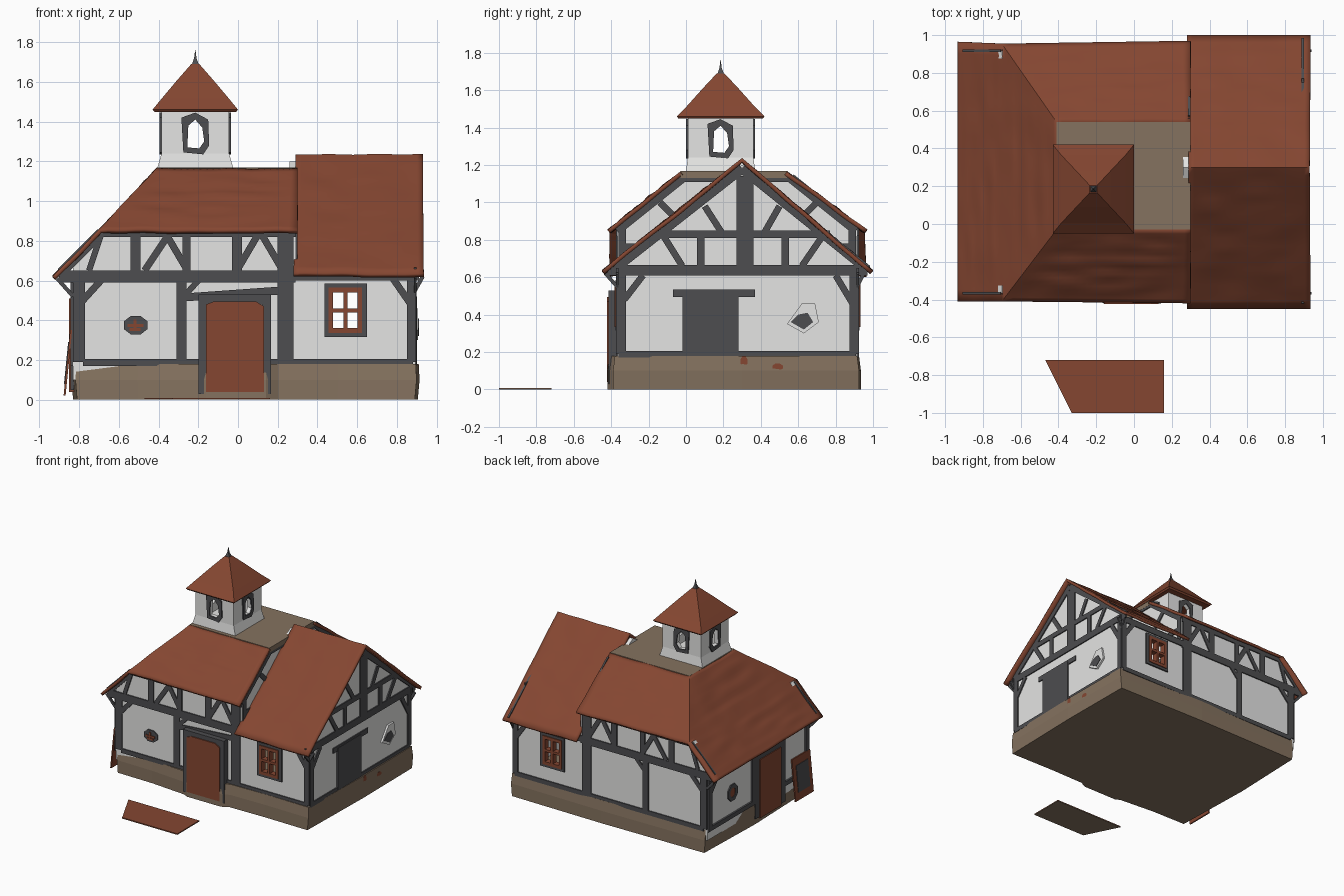
import bpy, bmesh, math
from mathutils import Vector, noise

def material(name, rgb):
    m = bpy.data.materials.new(name)
    m.diffuse_color = (*rgb, 1)
    return m

RED = material("red_tile", (0.235, 0.062, 0.031))
WHITE = material("white_plaster", (0.78, 0.78, 0.77))
GREY = material("grey_timber", (0.075, 0.075, 0.08))
TAN = material("tan_stone", (0.235, 0.17, 0.115))

def finish(name, bm, mat, smooth=False):
    bmesh.ops.recalc_face_normals(bm, faces=bm.faces)
    me = bpy.data.meshes.new(name)
    bm.to_mesh(me)
    bm.free()
    me.materials.append(mat)
    ob = bpy.data.objects.new(name, me)
    bpy.context.collection.objects.link(ob)
    if smooth:
        for p in me.polygons:
            p.use_smooth = True
    return ob

def loft(bm, rings):
    """Closed solid through equal-length rings of points."""
    vs = [[bm.verts.new(p) for p in r] for r in rings]
    n = len(vs[0])
    for a, b in zip(vs, vs[1:]):
        for i in range(n):
            bm.faces.new((a[i], a[(i + 1) % n], b[(i + 1) % n], b[i]))
    bm.faces.new(vs[0][::-1])
    bm.faces.new(vs[-1])

# Facades: (u, height, outward distance) -> position
TX, TY = -0.215, 0.185
FACE = {
    "front": lambda u, v, d: (u, -0.365 - d, v),
    "back": lambda u, v, d: (u, 0.915 + d, v),
    "right": lambda u, v, d: (0.89 + d, u, v),
    "left": lambda u, v, d: (-0.83 - d, u, v),
    "end": lambda u, v, d: (0.29 + d, u, v),
    "tower_front": lambda u, v, d: (TX + u, TY - 0.175 - d, v),
    "tower_back": lambda u, v, d: (TX + u, TY + 0.175 + d, v),
    "tower_right": lambda u, v, d: (TX + 0.17 + d, TY + u, v),
    "tower_left": lambda u, v, d: (TX - 0.17 - d, TY + u, v),
}

def plates(name, face, polys, mat, d0=-0.004, d1=0.009):
    bm, f = bmesh.new(), FACE[face]
    for poly in polys:
        loft(bm, [[f(u, v, d) for u, v in poly] for d in (d0, d1)])
    return finish(name, bm, mat)

def rect(u0, v0, u1, v1):
    return [(u0, v0), (u1, v0), (u1, v1), (u0, v1)]

def beam(u0, v0, u1, v1, w):
    d = Vector((u1 - u0, v1 - v0)).normalized() * w / 2
    return [(u0 - d.y, v0 + d.x), (u0 + d.y, v0 - d.x),
            (u1 + d.y, v1 - d.x), (u1 - d.y, v1 + d.x)]

def oval(cu, cv, ru, rv, n=8):
    return [(cu + ru * math.cos((i + .5) * math.tau / n),
             cv + rv * math.sin((i + .5) * math.tau / n)) for i in range(n)]

def ring(outer, inner):
    n = len(outer)
    return [[outer[i], outer[(i + 1) % n], inner[(i + 1) % n], inner[i]] for i in range(n)]

def cut(ob, face, poly, d0, d1):
    """Cut an opening through an object."""
    c = plates("cutter", face, [poly], GREY, d0, d1)
    m = ob.modifiers.new("opening", 'BOOLEAN')
    m.operation, m.solver, m.object = 'DIFFERENCE', 'EXACT', c
    bpy.context.view_layer.objects.active = ob
    bpy.ops.object.modifier_apply(modifier=m.name)
    bpy.data.objects.remove(c)

# Stone base with an uneven footprint
foot = [(-0.81, -0.37), (-0.5, -0.375), (-0.2, -0.40), (-0.16, -0.42), (0.14, -0.42), (0.2, -0.39),
        (0.5, -0.385), (0.89, -0.39), (0.905, 0.3), (0.9, 0.925), (0.1, 0.935), (-0.81, 0.925), (-0.83, 0.3)]
bm = bmesh.new()
loft(bm, [[(x * s, 0.28 + (y - 0.28) * t, z) for x, y in foot]
          for s, t, z in ((1, 1, 0), (1.01, 1, 0.1), (1.005, 0.985, 0.18))])
finish("stone_base", bm, TAN)

# Plaster walls
long_wall = [(-0.83, 0.1), (0.89, 0.1), (0.89, 0.66), (0.29, 0.66), (0.29, 0.86), (-0.7, 0.86), (-0.83, 0.71)]
win = rect(0.46, 0.34, 0.62, 0.56)
for side in ("front", "back"):
    w = plates(side + "_wall", side, [long_wall], WHITE, -0.04, 0)
    cut(w, side, win, -0.1, 0.05)
plates("right_gable_wall", "right",
       [[(-0.36, 0.1), (0.91, 0.1), (0.91, 0.68), (0.3, 1.19), (-0.36, 0.68)]], WHITE, -0.04, 0)
plates("left_wall", "left", [rect(-0.36, 0.1, 0.91, 0.7)], WHITE, -0.04, 0)
plates("inner_gable_wall", "end",
       [[(-0.36, .6), (0.91, .6), (0.91, .86), (0.55, 1.15), (0.37, 1.16), (0.3, 1.2),
         (0.23, 1.16), (-0.02, 1.15), (-0.36, .86)]], WHITE, -0.03, 0)

# Timber shared by the front and back walls
common = [rect(-0.9, 0.59, 0.29, 0.65), rect(-0.7, 0.82, 0.29, 0.86), rect(0.2, 0.19, 0.28, 0.84),
          rect(0.28, 0.6, 0.91, 0.65), rect(-0.31, 0.19, -0.26, 0.6), rect(-0.83, 0.19, -0.77, 0.6),
          rect(0.85, 0.19, 0.895, 0.6), beam(-0.89, 0.64, -0.69, 0.84, 0.05),
          beam(-0.79, 0.49, -0.69, 0.6, 0.035), beam(0.87, 0.48, 0.78, 0.61, 0.035),
          rect(-0.54, 0.64, -0.49, 0.83), rect(-0.28, 0.64, -0.24, 0.83), rect(-0.03, 0.64, 0.02, 0.83),
          beam(-0.75, 0.65, -0.69, 0.83, 0.03), beam(-0.47, 0.65, -0.35, 0.83, 0.035),
          beam(-0.26, 0.66, -0.36, 0.83, 0.035), beam(0.0, 0.66, 0.1, 0.83, 0.035),
          beam(0.22, 0.66, 0.12, 0.83, 0.035), beam(-0.83, 0.52, -0.91, 0.61, 0.02),
          beam(0.885, 0.54, 0.93, 0.62, 0.02)]
common += [beam(-0.29, 0.5, -0.2, 0.6, 0.03)]
plates("front_timber", "front", common + [
    rect(-0.78, 0.17, -0.16, 0.205), rect(0.13, 0.17, 0.88, 0.205),
    beam(-0.27, 0.515, 0.22, 0.55, 0.04)], GREY)
plates("back_timber", "back", common + [rect(-0.8, 0.17, 0.88, 0.205)], GREY)

# Mullioned windows front and back
for side in ("front", "back"):
    plates(side + "_window_surround", side,
           ring(rect(0.435, 0.315, 0.65, 0.585), rect(0.46, 0.34, 0.62, 0.56)), GREY, -0.04, 0.012)
    plates(side + "_window_frame", side,
           ring(rect(0.455, 0.335, 0.625, 0.565), rect(0.478, 0.36, 0.602, 0.54))
           + [rect(0.53, 0.35, 0.55, 0.55), rect(0.47, 0.44, 0.61, 0.46)], RED, -0.03, 0.018)

# Front door and small oval window
plates("front_door_frame", "front",
       [rect(-0.2, 0.03, -0.15, 0.52), rect(0.12, 0.03, 0.165, 0.52), rect(-0.2, 0.48, 0.165, 0.53)],
       GREY, -0.01, 0.05)
plates("front_door", "front", [[(-0.16, 0.04), (0.13, 0.04), (0.13, 0.47), (0.09, 0.495),
                                (-0.12, 0.495), (-0.16, 0.48)]], RED, -0.01, 0.058)
plates("oval_window", "front", [oval(-0.515, 0.375, 0.065, 0.05)], GREY)
plates("oval_window_bars", "front", [rect(-0.555, 0.365, -0.475, 0.38), rect(-0.545, 0.345, -0.49, 0.36),
                                     rect(-0.525, 0.345, -0.51, 0.405)], RED, 0, 0.015)

# Right gable timber, blocked door and broken window
plates("right_timber", "right", [
    rect(-0.42, 0.61, 0.97, 0.665), rect(-0.17, 0.81, 0.77, 0.85), rect(0.27, 0.65, 0.36, 1.14),
    beam(-0.4, 0.63, 0.3, 1.18, 0.05), beam(0.97, 0.64, 0.3, 1.18, 0.05),
    rect(-0.36, 0.17, 0.91, 0.205), rect(-0.365, 0.19, -0.32, 0.62), rect(0.875, 0.19, 0.915, 0.62),
    rect(0.06, 0.65, 0.1, 0.83), rect(0.51, 0.65, 0.55, 0.83),
    beam(-0.02, 0.66, -0.12, 0.82, 0.035), beam(0.62, 0.66, 0.73, 0.82, 0.035),
    beam(0.1, 0.98, 0.19, 0.84, 0.035), beam(0.5, 0.98, 0.42, 0.84, 0.035),
    beam(-0.33, 0.48, -0.23, 0.61, 0.035), beam(0.89, 0.46, 0.8, 0.61, 0.035),
    rect(-0.07, 0.495, 0.37, 0.535), beam(-0.36, 0.54, -0.43, 0.62, 0.02),
    beam(0.91, 0.54, 0.95, 0.62, 0.02)], GREY)
plates("right_door", "right", [rect(-0.02, 0.17, 0.28, 0.52)], GREY, -0.004, 0.012)
hole = [(0.56, 0.36), (0.63, 0.32), (0.68, 0.36), (0.65, 0.41), (0.6, 0.4)]
plates("broken_window_surround", "right",
       [[(0.54, 0.35), (0.63, 0.3), (0.71, 0.36), (0.69, 0.46), (0.62, 0.46)]], WHITE, 0, 0.015)
plates("broken_window", "right", [hole], GREY, 0, 0.02)
plates("fallen_tiles", "right", [oval(0.31, 0.15, 0.02, 0.03), oval(0.49, 0.12, 0.03, 0.02)], RED, 0, 0.022)

# Inner gable timber above the lower roof
plates("inner_gable_timber", "end", [
    beam(-0.37, 0.85, -0.02, 1.13, 0.05), beam(0.91, 0.85, 0.56, 1.13, 0.05),
    rect(-0.36, 0.62, -0.32, 0.86), rect(0.87, 0.62, 0.91, 0.86), rect(-0.36, 0.74, -0.1, 0.78),
    rect(0.7, 0.74, 0.91, 0.78), rect(-0.02, 1.11, 0.56, 1.15),
    beam(-0.14, 1.0, -0.04, 0.9, 0.035), beam(0.7, 1.0, 0.6, 0.9, 0.035)], GREY)

# Left wall timber, door and round window
plates("left_timber", "left", [
    rect(-0.365, 0.17, 0.915, 0.205), rect(-0.365, 0.59, 0.915, 0.65), rect(-0.365, 0.19, -0.32, 0.6),
    rect(0.87, 0.19, 0.915, 0.6), rect(0.32, 0.19, 0.36, 0.6), rect(-0.06, 0.05, 0.0, 0.6),
    rect(0.27, 0.05, 0.32, 0.6), rect(-0.05, 0.5, 0.32, 0.55),
    beam(0.88, 0.48, 0.78, 0.6, 0.035)], GREY, -0.004, 0.014)
plates("left_door", "left", [rect(0.0, 0.04, 0.27, 0.51)], RED, -0.004, 0.02)
plates("round_window", "left", ring(oval(0.6, 0.37, 0.065, 0.07), oval(0.6, 0.37, 0.035, 0.04)), GREY)
plates("round_window_pane", "left", [oval(0.6, 0.37, 0.035, 0.04)], RED, 0, 0.005)

# Rough tiled roofs: grid panels from four corners (eave, eave, top, top)
def panel(bm, a, b, c, d, along_x=True, n=22, m=18):
    a, b, c, d = map(Vector, (a, b, c, d))
    g = []
    for j in range(m + 1):
        t, row = j / m, []
        for i in range(n + 1):
            s = i / n
            p = a.lerp(b, s).lerp(d.lerp(c, s), t)
            k = (p.x * 4, p.y * 22, 0) if along_x else (p.x * 22, p.y * 4, 5)
            fade = min(1, 5 * min(s, 1 - s, t, 1 - t))
            p.z += 0.011 * fade * noise.noise(k) + 0.007 * noise.noise(p * 6)
            row.append(bm.verts.new(p))
        g.append(row)
    for j in range(m):
        for i in range(n):
            bm.faces.new((g[j][i], g[j][i + 1], g[j + 1][i + 1], g[j + 1][i]))

def roof(name, panels):
    bm = bmesh.new()
    for p in panels:
        panel(bm, *p)
    bmesh.ops.remove_doubles(bm, verts=bm.verts, dist=0.0005)
    ob = finish(name, bm, RED, True)
    if sum(p.normal.z for p in ob.data.polygons) < 0:
        ob.data.flip_normals()
    s = ob.modifiers.new("thickness", 'SOLIDIFY')
    s.thickness, s.offset = 0.022, -1
    bpy.context.view_layer.objects.active = ob
    ob.select_set(True)
    bpy.ops.object.shade_smooth_by_angle(angle=math.radians(35))
    ob.select_set(False)

roof("right_roof", [
    ((0.28, -0.45, .635), (0.935, -0.45, .635), (0.93, 0.3, 1.235), (0.29, 0.3, 1.235)),
    ((0.935, 1.0, .635), (0.28, 1.0, .635), (0.29, 0.3, 1.235), (0.93, 0.3, 1.235))])
P, Q = (-0.70, -0.41, .855), (-0.70, 0.955, .855)
T, U = (-0.41, -0.03, 1.165), (-0.41, 0.54, 1.165)
roof("left_roof", [
    (P, (0.3, -0.42, .855), (0.3, -0.03, 1.165), T),
    ((0.3, 0.97, .855), Q, U, (0.3, 0.54, 1.165)),
    (Q, P, T, U, False),
    ((-0.935, 0.965, .62), (-0.935, -0.41, .62), P, Q, False)])

# Flat roof deck behind the tower
bm = bmesh.new()
loft(bm, [[(-0.41, -0.03, z), (0.3, -0.03, z), (0.3, 0.54, z), (-0.41, 0.54, z)] for z in (1.13, 1.168)])
finish("roof_deck", bm, TAN)

# Bell tower
def square(hx, hy, z):
    return [(TX + sx * hx, TY + sy * hy, z) for sx, sy in ((-1, -1), (1, -1), (1, 1), (-1, 1))]

bm = bmesh.new()
loft(bm, [square(.195, .195, 1.12), square(.19, .185, 1.17), square(.17, .175, 1.24), square(.17, .175, 1.47)])
tower = finish("bell_tower", bm, WHITE)
cut(tower, "tower_front", rect(-.14, 1.2, .14, 1.45), -0.32, -0.03)
arch = [(-0.04, 1.27), (0.02, 1.265), (0.045, 1.3), (0.035, 1.37), (0.0, 1.41), (-0.035, 1.38)]
rim = [(-0.06, 1.245), (0.04, 1.235), (0.07, 1.28), (0.065, 1.41), (0.0, 1.445), (-0.07, 1.42)]
cut(tower, "tower_front", arch, -0.5, 0.1)
cut(tower, "tower_right", arch, -0.5, 0.1)
for side in ("front", "back", "left", "right"):
    plates("bell_opening_" + side, "tower_" + side, ring(rim, arch), GREY)

# Tower roof and its spike
bm = bmesh.new()
loft(bm, [square(.205, .225, 1.448), square(.215, .235, 1.46), square(.17, .18, 1.515),
          square(.09, .095, 1.61), square(.02, .02, 1.69)])
finish("tower_roof", bm, RED)
bm = bmesh.new()
loft(bm, [square(.018, .018, 1.685), square(.006, .006, 1.72), square(.001, .001, 1.76)])
finish("tower_spike", bm, GREY)

# Loose board on the ground
board = [(-0.47, -0.72), (-0.33, -1.0), (0.16, -1.0), (0.16, -0.72)]
for nm, z0, z1, mat in (("board_underside", 0, 0.004, TAN), ("board_top", 0.004, 0.009, RED)):
    bm = bmesh.new()
    loft(bm, [[(x, y, z) for x, y in board] for z in (z0, z1)])
    finish(nm, bm, mat)

# Panel leaning beside the left wall
def leaning(name, y0, y1, z0, z1, off, mat):
    bm = bmesh.new()
    x = lambda z: -0.88 + 0.1 * z - off
    loft(bm, [[(x(z) + e, y, z) for y, z in rect(y0, z0, y1, z1)] for e in (0, 0.01)])
    finish(name, bm, mat)

leaning("leaning_panel", -0.37, -0.14, 0.02, 0.35, 0, RED)
leaning("leaning_panel_inset", -0.33, -0.18, 0.08, 0.29, 0.004, GREY)
